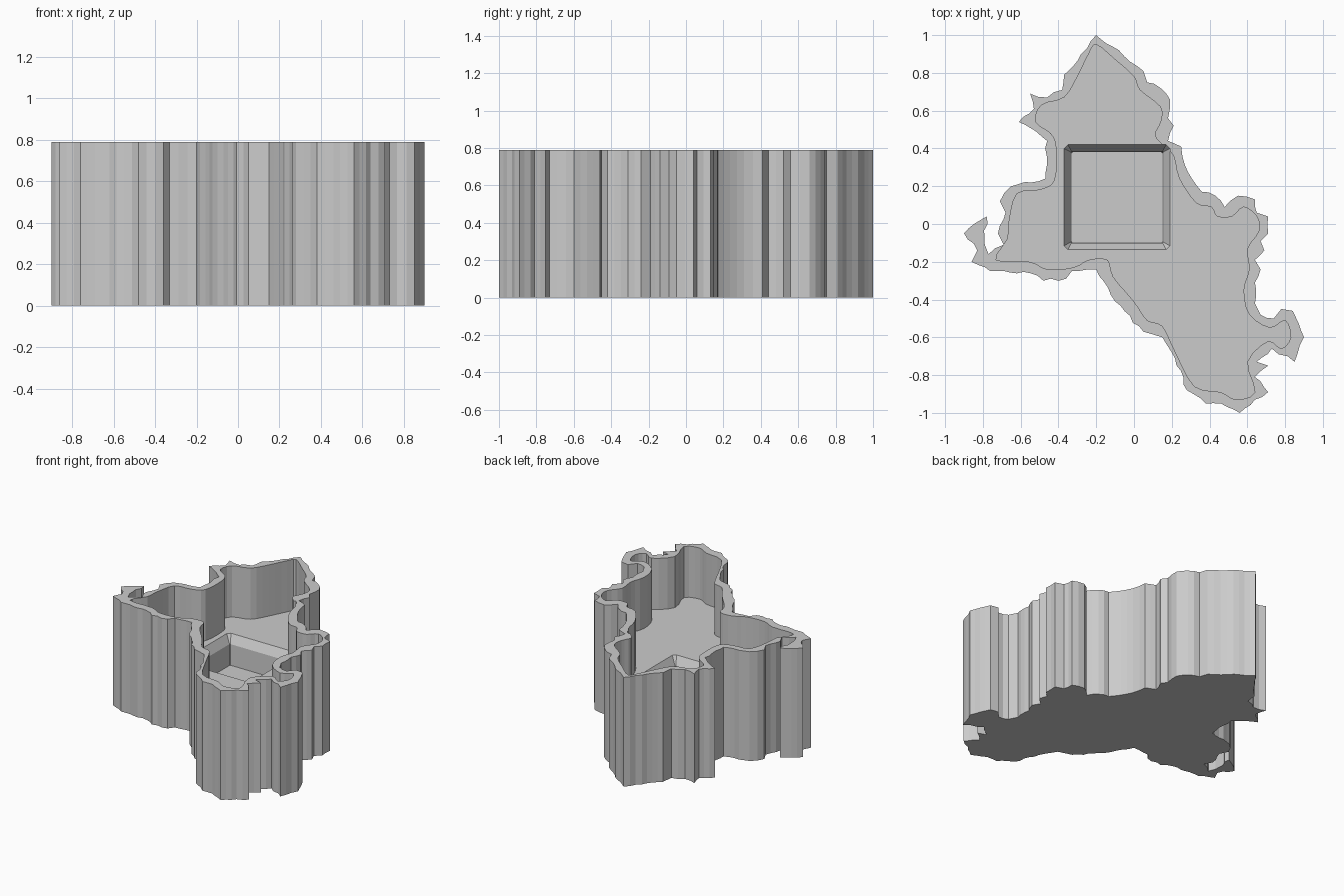
import bpy
import bmesh
import random
from mathutils import Vector

if "Cube" in bpy.data.objects:
    bpy.data.objects.remove(bpy.data.objects["Cube"])

random.seed(4)
HEIGHT, FLOOR, PIT = 0.79, 0.42, 0.21

# Rugged outer outline, clockwise from the back tip
COAST = [
    (-.20, 1), (-.08, .92), (.05, .81), (.07, .75), (.14, .72), (.19, .66), (.18, .56), (.21, .52),
    (.18, .44), (.25, .41), (.27, .31), (.36, .17), (.43, .15), (.48, .09), (.55, .15), (.64, .13),
    (.65, .06), (.71, .04), (.71, -.05), (.67, -.09), (.69, -.14), (.64, -.19), (.67, -.24),
    (.64, -.31), (.64, -.42), (.67, -.48), (.74, -.50), (.78, -.45), (.84, -.46), (.90, -.60),
    (.85, -.73), (.73, -.66), (.65, -.73), (.71, -.75), (.64, -.81), (.71, -.89), (.64, -.93),
    (.56, -1), (.46, -.95), (.38, -.95), (.28, -.88), (.20, -.68), (.15, -.60), (.05, -.57),
    (-.10, -.41), (-.20, -.24), (-.33, -.25), (-.36, -.29), (-.48, -.30), (-.55, -.26),
    (-.76, -.25), (-.86, -.20), (-.83, -.14), (-.90, -.05), (-.78, .04), (-.79, -.11),
    (-.77, -.16), (-.69, -.11), (-.72, -.05), (-.68, .06), (-.71, .12), (-.65, .20), (-.47, .24),
    (-.46, .44), (-.61, .54), (-.53, .61), (-.55, .69), (-.46, .67), (-.38, .71), (-.37, .79),
    (-.28, .90)]

# Softer inner wall outline
HOLLOW = [
    (-.20, .95), (-.10, .87), (0, .78), (.03, .71), (.14, .62), (.14, .54), (.11, .47), (.16, .41),
    (.21, .36), (.24, .24), (.33, .11), (.41, .09), (.44, .04), (.52, .04), (.58, .09), (.65, .04),
    (.66, -.04), (.60, -.13), (.61, -.24), (.58, -.35), (.61, -.48), (.72, -.55), (.80, -.51),
    (.83, -.60), (.78, -.66), (.71, -.62), (.60, -.73), (.64, -.89), (.54, -.93), (.46, -.89),
    (.32, -.86), (.22, -.68), (.15, -.54), (.07, -.51), (0, -.41), (-.11, -.28), (-.14, -.19),
    (-.24, -.19), (-.32, -.23), (-.46, -.24), (-.55, -.20), (-.73, -.19), (-.67, -.08),
    (-.66, .02), (-.62, .16), (-.50, .18), (-.42, .23), (-.41, .40), (-.44, .48), (-.52, .54),
    (-.49, .63), (-.37, .67), (-.30, .78), (-.24, .90)]


def roughen(points):
    """Add small notches between the main corners."""
    out = []
    for i, p in enumerate(points):
        a, b = Vector(p), Vector(points[(i + 1) % len(points)])
        d = b - a
        side = Vector((-d.y, d.x)).normalized()
        out.append(a)
        n = int(d.length / 0.035)
        for k in range(1, n):
            out.append(a + d * k / n + side * random.uniform(-.009, .009))
    return out


def smooth(points, steps=3):
    """Closed Catmull-Rom curve through the points."""
    v = [Vector(p) for p in points]
    n, out = len(v), []
    for i in range(n):
        p0, p1, p2, p3 = v[i - 1], v[i], v[(i + 1) % n], v[(i + 2) % n]
        for k in range(steps):
            t = k / steps
            out.append(p1 + (p2 - p0) * t / 2 + (p0 * 2 - p1 * 5 + p2 * 4 - p3) * t * t / 2
                       + (p1 * 3 - p0 - p2 * 3 + p3) * t ** 3 / 2)
    return out


def loft(name, rings):
    """Solid through matching outlines, each given as (points, z)."""
    bm = bmesh.new()
    loops = [[bm.verts.new((p[0], p[1], z)) for p in pts] for pts, z in rings]
    n = len(loops[0])
    bm.faces.new(loops[0])
    bm.faces.new(loops[-1])
    for low, high in zip(loops, loops[1:]):
        for i in range(n):
            j = (i + 1) % n
            bm.faces.new((low[i], low[j], high[j], high[i]))
    bmesh.ops.recalc_face_normals(bm, faces=bm.faces)
    me = bpy.data.meshes.new(name)
    bm.to_mesh(me)
    bm.free()
    ob = bpy.data.objects.new(name, me)
    bpy.context.collection.objects.link(ob)
    return ob


def square(inset, cut=0.02):
    """Square recess outline with clipped corners."""
    x0, x1, y0, y1 = -.37 + inset, .19 - inset, -.135 + inset, .42 - inset
    return [(x0 + cut, y0), (x1 - cut, y0), (x1, y0 + cut), (x1, y1 - cut),
            (x1 - cut, y1), (x0 + cut, y1), (x0, y1 - cut), (x0, y0 + cut)]


def carve(target, cutter):
    mod = target.modifiers.new("carve", 'BOOLEAN')
    mod.operation, mod.solver, mod.object = 'DIFFERENCE', 'EXACT', cutter
    bpy.context.view_layer.objects.active = target
    bpy.ops.object.modifier_apply(modifier=mod.name)
    bpy.data.objects.remove(cutter)


# Solid body
outline = roughen(COAST)
body = loft("planter_body", [(outline, 0), (outline, HEIGHT)])

# Main hollow
inner = smooth(HOLLOW)
carve(body, loft("hollow_cutter", [(inner, FLOOR), (inner, 0.9)]))

# Square recess in the floor with a sloped rim
carve(body, loft("recess_cutter", [(square(.04, .004), PIT), (square(.035, .004), FLOOR - .06),
                                   (square(0), FLOOR), (square(0), 0.9)]))

# Single grey colour
grey = bpy.data.materials.new("grey")
grey.diffuse_color = (0.6, 0.6, 0.6, 1)
grey.use_nodes = True
grey.node_tree.nodes["Principled BSDF"].inputs["Base Color"].default_value = grey.diffuse_color
body.data.materials.clear()
body.data.materials.append(grey)
for f in body.data.polygons:
    f.material_index = 0
    f.use_smooth = False
